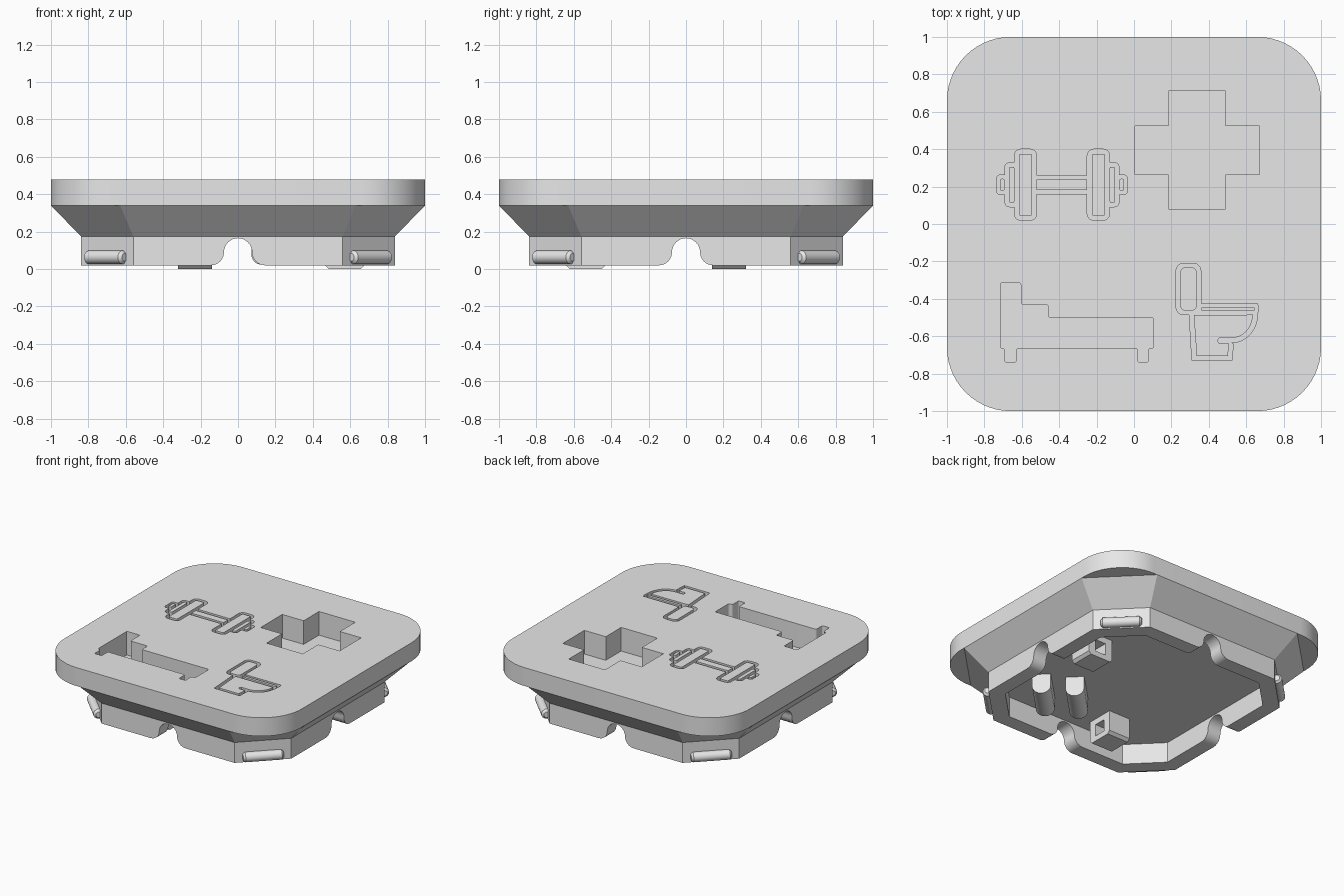
import bpy, bmesh
from math import sin, cos, pi, radians
from mathutils import Vector

if "Cube" in bpy.data.objects:
    bpy.data.objects.remove(bpy.data.objects["Cube"])

grey = bpy.data.materials.new("plain_grey")
grey.use_nodes = True
grey.diffuse_color = (0.8, 0.8, 0.8, 1)
grey.node_tree.nodes["Principled BSDF"].inputs["Base Color"].default_value = (0.8, 0.8, 0.8, 1)

TOP, RIM, CEILING, FOOT = 0.48, 0.34, 0.175, 0.02
POCKET, GROOVE = TOP - 0.18, TOP - 0.05


def rect(x0, x1, y0, y1):
    return [(x0, y0), (x1, y0), (x1, y1), (x0, y1)]


def octagon(half, corner):
    h, c = half, corner
    return [(c, -h), (h, -c), (h, c), (c, h), (-c, h), (-h, c), (-h, -c), (-c, -h)]


def rounded(points, r, steps=5):
    """Replace every corner by an arc of radius r."""
    out = []
    for i, p in enumerate(points):
        p = Vector(p)
        a = (Vector(points[i - 1]) - p).normalized()
        b = (Vector(points[(i + 1) % len(points)]) - p).normalized()
        for k in range(steps + 1):
            u = k / steps * pi / 2
            out.append(p + r * (a * (1 - sin(u)) + b * (1 - cos(u))))
    return out


def prism(name, low, lo, hi, axis="z", high=None):
    """Solid between two matching outlines along an axis."""
    place = {"x": lambda u, v, w: (w, u, v),
             "y": lambda u, v, w: (u, w, v),
             "z": lambda u, v, w: (u, v, w)}[axis]
    bm = bmesh.new()
    a = [bm.verts.new(place(p[0], p[1], lo)) for p in low]
    b = [bm.verts.new(place(p[0], p[1], hi)) for p in (high or low)]
    bm.faces.new(a)
    bm.faces.new(b)
    for i in range(len(a)):
        bm.faces.new((a[i - 1], a[i], b[i], b[i - 1]))
    bmesh.ops.recalc_face_normals(bm, faces=bm.faces)
    mesh = bpy.data.meshes.new(name)
    bm.to_mesh(mesh)
    bm.free()
    mesh.materials.append(grey)
    obj = bpy.data.objects.new(name, mesh)
    bpy.context.collection.objects.link(obj)
    return obj


def bake(obj):
    """Apply the modifiers of an object."""
    bpy.context.view_layer.update()
    evaluated = obj.evaluated_get(bpy.context.evaluated_depsgraph_get())
    mesh = bpy.data.meshes.new_from_object(evaluated)
    obj.modifiers.clear()
    obj.data = mesh


def cut(targets, cutter):
    cutter.hide_render = True
    for obj in targets:
        mod = obj.modifiers.new("cut", "BOOLEAN")
        mod.operation, mod.solver, mod.object = "DIFFERENCE", "EXACT", cutter
        bake(obj)
    bpy.data.objects.remove(cutter)


# Rounded square top and the sloping underside
slab = prism("top_slab", rounded(rect(-1, 1, -1, 1), 0.34, 14), RIM, TOP)
slope = prism("sloped_underside", octagon(0.84, 0.56), CEILING, RIM,
              high=octagon(1.0, 0.63))

# Deep pockets: cross and bed
cross = [(0.185, 0.08), (0.49, 0.08), (0.49, 0.265), (0.67, 0.265), (0.67, 0.525),
         (0.49, 0.525), (0.49, 0.71), (0.185, 0.71), (0.185, 0.525), (0.005, 0.525),
         (0.005, 0.265), (0.185, 0.265)]
bed = [(-0.715, -0.665), (-0.69, -0.665), (-0.69, -0.74), (-0.63, -0.74), (-0.63, -0.665),
       (0.02, -0.665), (0.02, -0.74), (0.075, -0.74), (0.075, -0.665), (0.105, -0.665),
       (0.105, -0.5), (-0.46, -0.5), (-0.46, -0.43), (-0.605, -0.43), (-0.605, -0.315),
       (-0.715, -0.315)]
cut([slab, slope], prism("cross_cutter", cross, POCKET, 0.6))
cut([slab, slope], prism("bed_cutter", rounded(bed, 0.01, 3), POCKET, 0.6))

# Dumbbell: wide shapes cut as a groove, smaller islands left standing inside
MID_X, MID_Y = -0.385, 0.21
for name, near, far, half, r, gap in (
        ("dumbbell_plate", 0.135, 0.255, 0.19, 0.035, 0.025),
        ("dumbbell_disc", 0.22, 0.305, 0.118, 0.025, 0.022),
        ("dumbbell_cap", 0.27, 0.35, 0.052, 0.02, 0.02)):
    inner = {"dumbbell_plate": near + gap, "dumbbell_disc": 0.255,
             "dumbbell_cap": 0.307}[name]
    for s in (-1, 1):
        xs = sorted((MID_X + s * near, MID_X + s * far))
        cut([slab], prism("groove_cutter", rounded(
            rect(*xs, MID_Y - half, MID_Y + half), r), GROOVE, 0.6))
        xs = sorted((MID_X + s * inner, MID_X + s * (far - gap)))
        prism(name, rounded(rect(*xs, MID_Y - half + gap, MID_Y + half - gap), 0.008),
              GROOVE, TOP)
cut([slab], prism("groove_cutter", rect(MID_X - 0.15, MID_X + 0.15, MID_Y - 0.05, MID_Y + 0.05),
                  GROOVE, 0.6))
prism("dumbbell_handle", rect(MID_X - 0.135, MID_X + 0.135, MID_Y - 0.027, MID_Y + 0.027),
      GROOVE, TOP)


# Toilet: same method
def bowl(r, drop):
    return [(0.52 + r * cos(k * pi / 16), -0.485 - drop * sin(k * pi / 16)) for k in range(9)]


toilet_outer = [(0.355, -0.425), (0.66, -0.425), (0.665, -0.45)] + bowl(0.14, 0.15) + [
    (0.53, -0.64), (0.525, -0.73), (0.31, -0.73), (0.295, -0.48)]
toilet_bowl = [(0.32, -0.487)] + bowl(0.115, 0.125) + [
    (0.455, -0.61), (0.445, -0.625), (0.455, -0.638), (0.507, -0.638),
    (0.502, -0.707), (0.335, -0.707)]
cut([slab], prism("groove_cutter", rounded(rect(0.225, 0.357, -0.485, -0.21), 0.04), GROOVE, 0.6))
cut([slab], prism("groove_cutter", toilet_outer, GROOVE, 0.6))
prism("toilet_tank", rounded(rect(0.248, 0.335, -0.463, -0.232), 0.025), GROOVE, TOP)
prism("toilet_seat", rounded(rect(0.36, 0.645, -0.465, -0.445), 0.008), GROOVE, TOP)
prism("toilet_bowl", toilet_bowl, GROOVE, TOP)

# Hollow eight-sided skirt with an arched notch in each side
skirt = prism("skirt", octagon(0.84, 0.56), FOOT, CEILING)
cut([skirt], prism("hollow_cutter", octagon(0.73, 0.51), -0.1, 0.3))
arch = [(-0.145, -0.05)]
arch += [(-0.145 + 0.07 * sin(k * pi / 12), 0.09 - 0.07 * cos(k * pi / 12)) for k in range(6)]
arch += [(-0.075 * cos(k * pi / 16), 0.09 + 0.075 * sin(k * pi / 16)) for k in range(8)]
arch += [(0, 0.165)] + [(-x, z) for x, z in reversed(arch)]
for axis in "xy":
    cut([skirt], prism("arch_cutter", arch, -1, 1, axis))

# Lying pegs on the four cut corners
for k in range(4):
    angle = pi / 4 + k * pi / 2
    bpy.ops.mesh.primitive_cylinder_add(
        vertices=24, radius=0.036, depth=0.285, rotation=(pi / 2, 0, angle),
        location=(1.0 * cos(angle), 1.0 * sin(angle), 0.063))
    peg = bpy.context.object
    peg.name = "corner_peg"
    peg.data.materials.append(grey)
    bevel = peg.modifiers.new("soft_ends", "BEVEL")
    bevel.width, bevel.limit_method = 0.015, "ANGLE"
    bake(peg)

# Two tie loops under the ceiling, each with a square hole
for axis, across, along in (("x", -0.535, -0.23), ("y", 0.57, 0.23)):
    profile = [(across + u, z) for u, z in (
        (-0.105, CEILING), (-0.105, 0.02), (-0.085, 0), (0.085, 0), (0.105, 0.02), (0.105, CEILING))]
    loop = prism("tie_loop", profile, along - 0.09, along + 0.09, axis)
    cut([loop], prism("hole_cutter", rect(across - 0.045, across + 0.045, 0.04, 0.13),
                      along - 0.2, along + 0.2, axis))

# Two diagonal holding bars with rounded undersides
bar = [(0.065 * cos(k * pi / 10), 0.085 - 0.06 * sin(k * pi / 10)) for k in range(11)]
bar += [(-0.065, CEILING), (0.065, CEILING)]
for x, y in ((0.43, -0.46), (0.23, -0.34)):
    holder = prism("holding_bar", bar, -0.16, 0.16, "y")
    holder.location = (x, y, 0)
    holder.rotation_euler.z = -pi / 4

# Smooth curved walls, keep the edges sharp
bpy.ops.object.select_all(action="DESELECT")
for obj in bpy.context.collection.objects:
    if obj.type == "MESH" and grey.name in obj.data.materials:
        obj.select_set(True)
        bpy.context.view_layer.objects.active = obj
bpy.ops.object.shade_smooth_by_angle(angle=radians(25))
